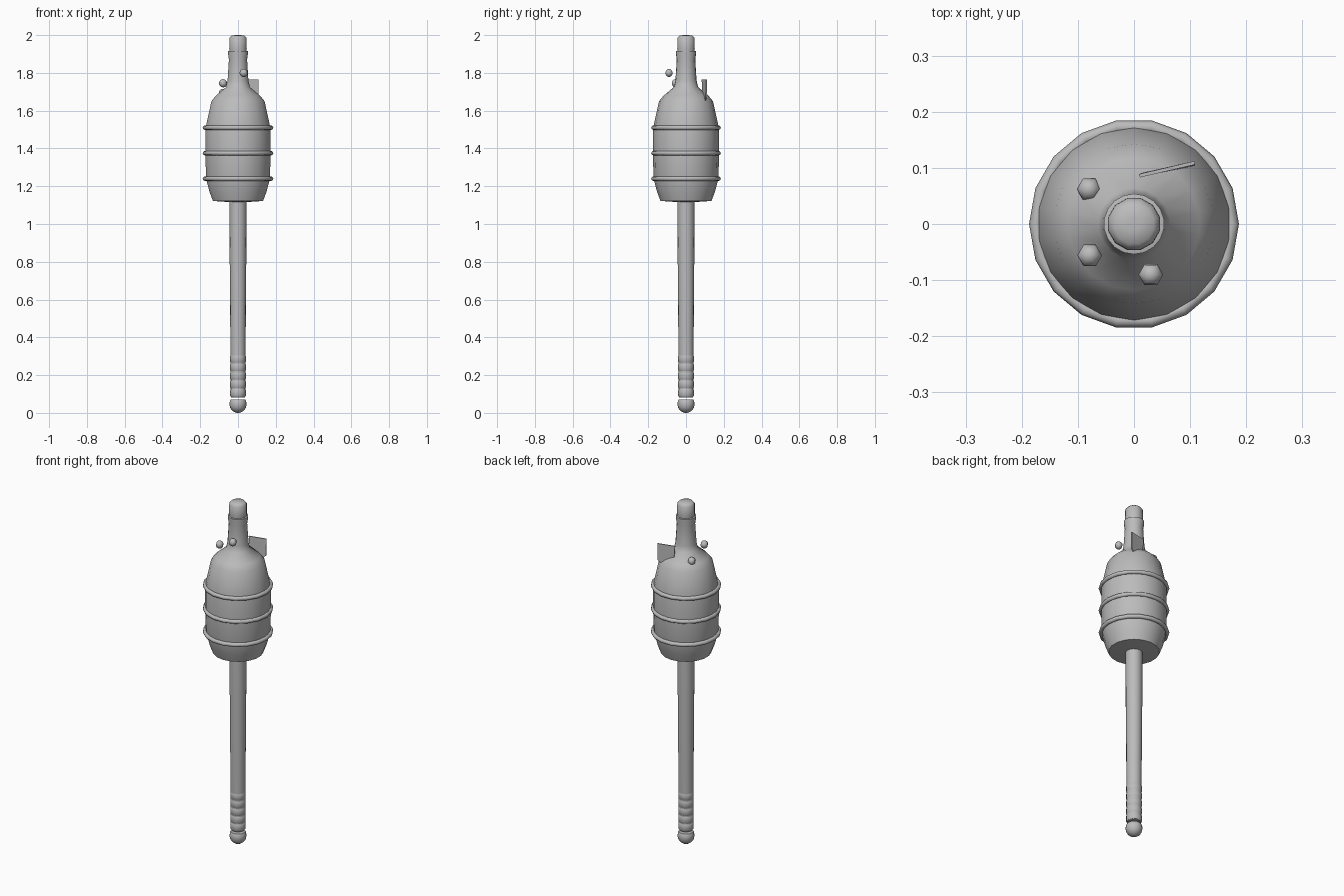
import bpy, bmesh, math
from mathutils import Matrix, Vector

old = bpy.data.objects.get("Cube")
if old:
    bpy.data.objects.remove(old)

grey = bpy.data.materials.new("plain_grey")
grey.use_nodes = True
colour = (0.5, 0.5, 0.5, 1)
grey.diffuse_color = colour
grey.node_tree.nodes["Principled BSDF"].inputs["Base Color"].default_value = colour


def finish(name, bm, sharp=40):
    """Turn a bmesh into a shaded, named object."""
    bmesh.ops.recalc_face_normals(bm, faces=bm.faces)
    mesh = bpy.data.meshes.new(name)
    bm.to_mesh(mesh)
    bm.free()
    mesh.materials.append(grey)
    obj = bpy.data.objects.new(name, mesh)
    bpy.context.collection.objects.link(obj)
    bpy.ops.object.select_all(action="DESELECT")
    obj.select_set(True)
    bpy.context.view_layer.objects.active = obj
    bpy.ops.object.shade_smooth_by_angle(angle=math.radians(sharp))
    return obj


def lathe(name, profile, sides, start=90, sharp=40):
    """Revolve (radius, height) points about z, with closed ends."""
    bm = bmesh.new()
    rings = []
    for r, z in profile:
        angles = [math.radians(start) + math.tau * i / sides for i in range(sides)]
        rings.append([bm.verts.new((r * math.cos(a), r * math.sin(a), z)) for a in angles])
    for low, high in zip(rings, rings[1:]):
        for i in range(sides):
            j = (i + 1) % sides
            bm.faces.new((low[i], low[j], high[j], high[i]))
    bm.faces.new(rings[0])
    bm.faces.new(rings[-1])
    return finish(name, bm, sharp)


# Bottle body with shoulder, neck and lip
lathe("bottle", [(0.03, 1.115), (0.135, 1.122), (0.153, 1.17), (0.172, 1.24),
                 (0.175, 1.375), (0.174, 1.51), (0.143, 1.65), (0.118, 1.68),
                 (0.064, 1.725), (0.056, 1.76), (0.049, 1.87), (0.054, 1.905),
                 (0.054, 1.915), (0.045, 1.917)], 18, sharp=50)

# Stopper
lathe("stopper", [(0.046, 1.9), (0.048, 1.93), (0.047, 1.985), (0.036, 1.997),
                  (0.012, 2.0)], 12, 15, 60)

# Bands around the body
for i, z in enumerate((1.24, 1.375, 1.51)):
    bpy.ops.mesh.primitive_torus_add(location=(0, 0, z), major_radius=0.175, minor_radius=0.012,
                                     major_segments=18, minor_segments=8)
    band = bpy.context.object
    band.name = f"band_{i + 1}"
    band.data.materials.append(grey)
    bpy.ops.object.shade_smooth_by_angle(angle=math.radians(60))

# Handle with thin wrapping turns near its foot
lathe("handle", [(0.036, 0.082), (0.039, 0.13), (0.039, 0.2), (0.041, 0.45),
                 (0.045, 0.95), (0.045, 1.13)], 16)
for i in range(5):
    z = 0.085 + 0.045 * i
    lathe(f"wrap_{i + 1}", [(0.038, z), (0.0415, z + 0.005), (0.0415, z + 0.036),
                            (0.038, z + 0.042)], 16)

# Pommel ball with a flat top
ball = [(0.0455 * math.sin(a), 0.046 - 0.046 * math.cos(a))
        for a in (math.radians(d) for d in (8, 25, 45, 65, 90, 110, 122))]
lathe("pommel", ball, 16)

# Small beads around the neck
for i, spot in enumerate(((0.03, -0.09, 1.8), (-0.079, -0.056, 1.745), (-0.08, 0.062, 1.693))):
    bm = bmesh.new()
    turn = Matrix.Translation(spot) @ Matrix.Rotation(math.radians(30), 4, "Z")
    bmesh.ops.create_uvsphere(bm, u_segments=6, v_segments=6, radius=0.022, matrix=turn)
    finish(f"bead_{i + 1}", bm, 70)

# Thin shard set into the back of the shoulder
bm = bmesh.new()
outline = [(0.01, 0.086, 1.765), (0.108, 0.109, 1.765), (0.108, 0.107, 1.67),
           (0.078, 0.1, 1.64), (0.015, 0.088, 1.69)]
side = Vector((-0.0008, 0.003, 0))
front = [bm.verts.new(Vector(p) - side) for p in outline]
back = [bm.verts.new(Vector(p) + side) for p in outline]
bm.faces.new(front)
bm.faces.new(back)
for i in range(len(outline)):
    j = (i + 1) % len(outline)
    bm.faces.new((front[i], front[j], back[j], back[i]))
finish("shard", bm, 30)
